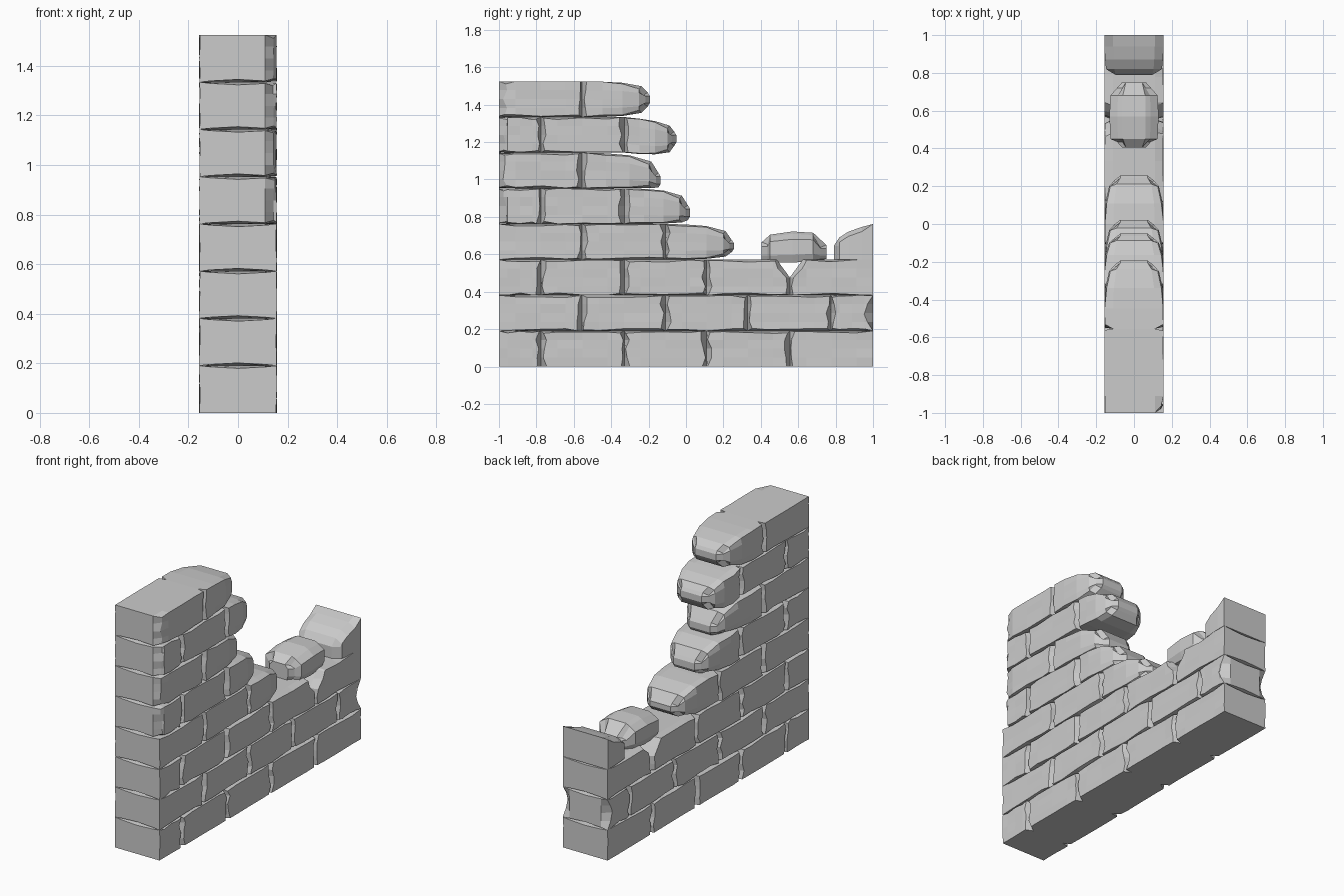
import bpy
import bmesh
import random

random.seed(4)
if "Cube" in bpy.data.objects:
    bpy.data.objects.remove(bpy.data.objects["Cube"], do_unlink=True)

ROW = 0.1906      # course height
HALF = 0.157      # half the wall thickness
ACROSS = (-1, -0.7, 0, 0.7, 1)

stone = bpy.data.materials.new("grey_stone")
stone.use_nodes = True
grey = (0.6, 0.6, 0.6, 1)
stone.diffuse_color = grey
stone.node_tree.nodes["Principled BSDF"].inputs["Base Color"].default_value = grey


def block(name, stations, shape):
    """Loft a gridded cube through five (y, bottom, top, half width) stations."""
    bm = bmesh.new()
    bmesh.ops.create_cube(bm, size=2)
    bmesh.ops.subdivide_edges(bm, edges=bm.edges[:], cuts=3, use_grid_fill=True)
    for v in bm.verts:
        i, j, k = (round((c + 1) * 2) for c in v.co)
        y, low, high, half = stations[j]
        x, z = ACROSS[i] * half, low + (high - low) * k / 4
        v.co = shape(i, j, k, x, y, z)
    mesh = bpy.data.meshes.new(name)
    bm.to_mesh(mesh)
    bm.free()
    mesh.materials.append(stone)
    obj = bpy.data.objects.new(name, mesh)
    bpy.context.collection.objects.link(obj)
    return obj


def brick_shape(row, y0, y1):
    """Chipped brick whose joints open towards the wall faces."""
    def shape(i, j, k, x, y, z):
        side = i in (0, 4)
        inward = 1 if j == 0 else -1
        up = 1 if k == 0 else -1
        wall_end = (j == 0 and y0 == -1) or (j == 4 and y1 == 1)
        if side:
            x -= random.uniform(0, 0.004) * (1 if x > 0 else -1)
        # upright joints
        if side and j in (0, 4) and not wall_end:
            y += inward * random.uniform(0.005, 0.032)
        # bed joints, closed at the ground
        if k in (0, 4) and not (row == 0 and k == 0) and not (row == 7 and k == 4):
            if side and not wall_end:
                z += up * random.uniform(0, 0.014)
            elif wall_end and not side:
                z += up * (0.011 if i == 2 else 0.005)
        # chipped corner at the tall end
        if j == 0 and y0 == -1 and i == 4 and row > 3:
            y += random.uniform(0.02, 0.05)
            x -= 0.012
            if k in (0, 4):
                z += up * 0.014
        # worn corners at the low end
        if j == 4 and y1 == 1 and row == 1 and side and 0 < k < 4:
            y -= 0.05 if k == 2 else 0.03
        # open notch below the loose stone
        if row == 2 and k > 2 and ((j == 4 and y1 == 0.555) or (j == 0 and y0 == 0.555)):
            y += inward * 0.035 * (k - 2)
        return x, y, z
    return shape


def broken_shape(row):
    """Stone whose open end has rounded shoulders."""
    base = brick_shape(row, 0, 0.5)

    def shape(i, j, k, x, y, z):
        if j < 2:
            return base(i, j, k, x, y, z)
        if i in (0, 4):
            z += (0, 0, 0.006, 0.015, 0.02)[j] * (1 if k == 0 else -1 if k == 4 else 0)
            y -= 0.012 * (j - 2)
            x *= (0.95 if k in (0, 4) else 1)
        if j == 4 and 0 < k < 4:
            y += 0.012
        return x, y, z
    return shape


def brick(row, y0, y1):
    low, high = row * ROW, (row + 1) * ROW
    stations = [(y0 + (y1 - y0) * t, low, high, HALF) for t in (0, 0.2, 0.5, 0.8, 1)]
    block("brick", stations, brick_shape(row, y0, y1))


def broken_brick(row, y0, y1, drop, lift, tilt=0):
    low, high = row * ROW, (row + 1) * ROW
    stations = []
    for t, d, u, w in zip((0, 0.3, 0.6, 0.88, 0.97), (0, 0.03, 0.12, 0.4, 0.9),
                          (0, 0, 0.1, 0.4, 1), (1, 1, 0.97, 0.84, 0.66)):
        stations.append((y0 + (y1 - y0) * t, low + lift * u - tilt * t,
                         high - drop * d - tilt * t, HALF * w))
    block("broken_brick", stations, broken_shape(row))


# courses: alternate joints, each up to the start of its broken end
EVEN = (-1, -0.775, -0.33, 0.11, 0.555, 1)
ODD = (-1, -0.555, -0.11, 0.33, 0.775, 1)
ENDS = (1, 1, 1, -0.11, -0.33, -0.555, -0.33, -0.555)
for row, end in enumerate(ENDS):
    joints = [y for y in (ODD if row % 2 else EVEN) if y <= end]
    for y0, y1 in zip(joints, joints[1:]):
        brick(row, y0, y1)

# stepped broken edge
broken_brick(3, -0.11, 0.255, 0.095, 0.04)
broken_brick(4, -0.33, 0.02, 0.1, 0.02)
broken_brick(5, -0.555, -0.135, 0.12, 0.004)
broken_brick(6, -0.33, -0.055, 0.06, 0.06, 0.025)
broken_brick(7, -0.555, -0.195, 0.065, 0.055)


# loose stone resting on the low part
def loose_shape(i, j, k, x, y, z):
    if k == 4:
        x *= 0.68
        z -= 0.012 if i in (0, 4) else 0
    if k == 0:
        x *= 0.85
    if i in (0, 4) and j in (0, 4):
        y += 0.03 if j == 0 else -0.03
    return x, y, z


block("loose_stone", [(0.405, 0.57, 0.665, 0.09), (0.45, 0.557, 0.705, 0.125),
                      (0.57, 0.555, 0.722, 0.13), (0.68, 0.565, 0.715, 0.125),
                      (0.75, 0.575, 0.65, 0.09)], loose_shape)


# sloping stone at the low end
def corner_shape(i, j, k, x, y, z):
    if i in (0, 4) and j < 4:
        y += 0.025 if j == 0 else 0
        z -= 0.025 if k == 4 and j else 0
    return x, y, z


block("end_stone", [(0.79, 0.572, 0.645, 0.14), (0.82, 0.572, 0.69, 0.148),
                    (0.87, 0.572, 0.722, 0.153), (0.94, 0.572, 0.746, HALF),
                    (1, 0.572, 0.762, HALF)], corner_shape)
